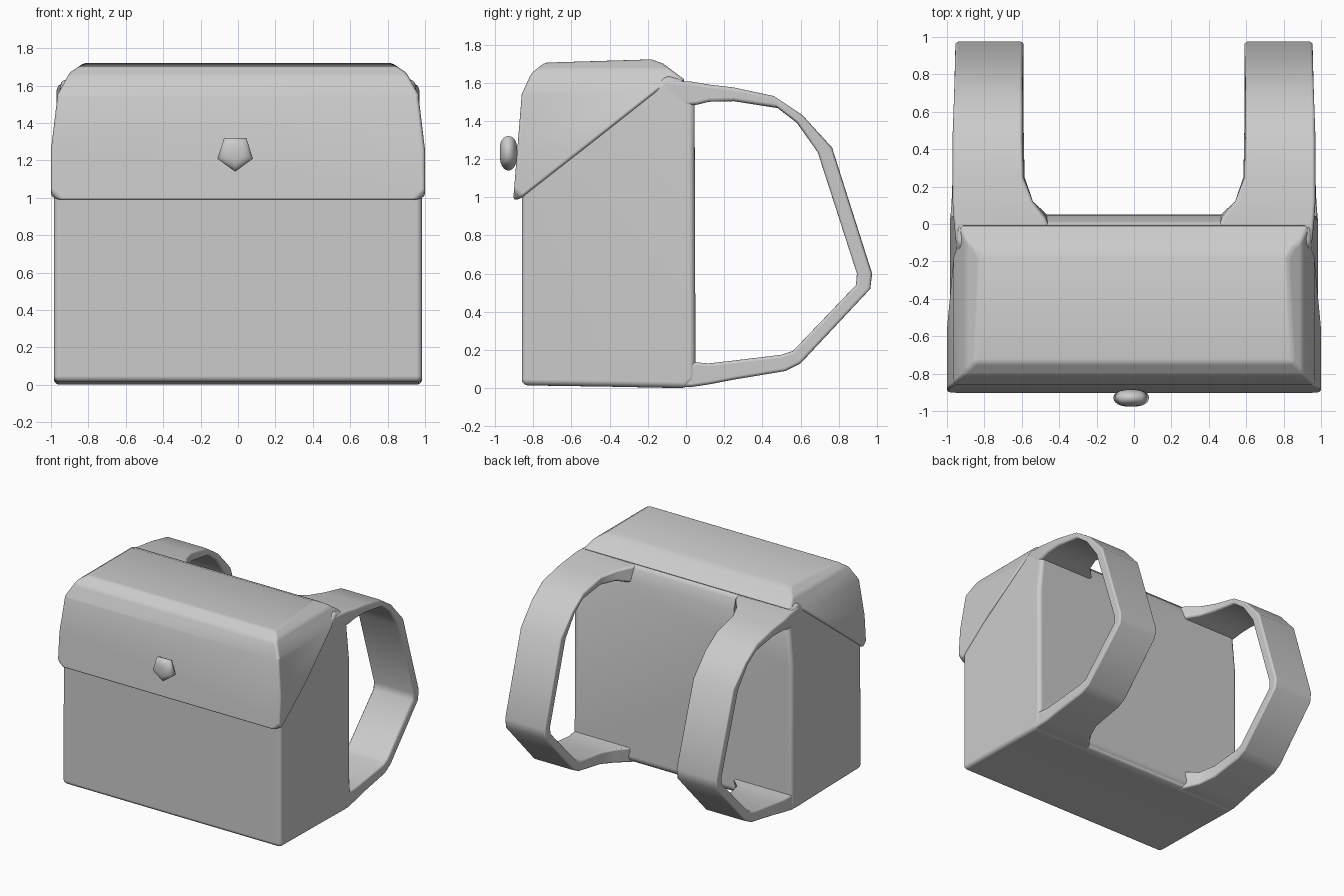
import bpy, bmesh, math
from mathutils import Vector

cube = bpy.data.objects.get("Cube")
if cube:
    bpy.data.objects.remove(cube, do_unlink=True)

fabric = bpy.data.materials.new("light grey")
fabric.use_nodes = True
GREY = (0.6, 0.6, 0.6, 1)
fabric.diffuse_color = GREY
fabric.node_tree.nodes["Principled BSDF"].inputs["Base Color"].default_value = GREY


def finish(bm, name, bevel=0, limit=25):
    """Turn a bmesh into a smooth object with softly rounded edges."""
    bmesh.ops.recalc_face_normals(bm, faces=bm.faces)
    for f in bm.faces:
        f.smooth = True
    mesh = bpy.data.meshes.new(name)
    bm.to_mesh(mesh)
    bm.free()
    mesh.materials.append(fabric)
    ob = bpy.data.objects.new(name, mesh)
    bpy.context.collection.objects.link(ob)
    if bevel:
        mod = ob.modifiers.new("soft edges", "BEVEL")
        mod.width = bevel
        mod.segments = 4
        mod.angle_limit = math.radians(limit)
        mod.harden_normals = True
    return ob


def loft(rings):
    """Join rings of points into a capped tube."""
    bm = bmesh.new()
    rows = [[bm.verts.new(p) for p in ring] for ring in rings]
    for a, b in zip(rows, rows[1:]):
        for i in range(len(a)):
            j = (i + 1) % len(a)
            bm.faces.new((a[i], a[j], b[j], b[i]))
    bm.faces.new(rows[0])
    bm.faces.new(rows[-1])
    return bm


def trim(bm, point, normal):
    """Slice away everything beyond a plane and close the cut."""
    geom = bm.verts[:] + bm.edges[:] + bm.faces[:]
    bmesh.ops.bisect_plane(bm, geom=geom, plane_co=point, plane_no=normal, clear_outer=True)
    bmesh.ops.holes_fill(bm, edges=[e for e in bm.edges if e.is_boundary])


def slab(profile, half):
    return loft([[(x, y, z) for y, z in profile] for x in (-half, half)])


# Pack body, its top sloping just beneath the flap
body = slab([(-0.86, 0.015), (-0.4, 0.008), (0.0, 0.0), (0.05, 0.04), (0.045, 1.5),
             (0.0, 1.61), (-0.1, 1.64), (-0.86, 1.04)], 0.985)
for s in (-1, 1):
    trim(body, (s * 0.985, 0, 1.2), (s, 0, 0.09))
finish(body, "pack_body", 0.045)

# Flap with sloping sides and rounded shoulders
flap = slab([(-0.905, 0.985), (-0.86, 1.54), (-0.81, 1.65), (-0.74, 1.705), (-0.18, 1.722),
             (-0.12, 1.70), (0.0, 1.61), (-0.06, 1.6), (-0.1, 1.595), (-0.87, 0.99)], 1.0)
for s in (-1, 1):
    trim(flap, (s * 0.997, 0, 1.28), (s, 0, 0.12))
    trim(flap, (s * 0.955, 0, 1.57), (s, 0, 0.55))
    trim(flap, (s * 0.90, 0, 1.67), (s, 0, 1.5))
    trim(flap, (s * 0.97, -0.89, 1.0), (s, -0.8, -1))
finish(flap, "flap", 0.02)

# Five-sided domed button
rings = []
for k in range(1, 12):
    t = math.pi * k / 12
    r = 0.1 * math.sin(t) ** 0.7
    y = -0.93 - 0.046 * math.cos(t)
    rings.append([(-0.015 + r * math.sin(a), y, 1.24 - r * math.cos(a))
                  for a in (math.tau * i / 5 for i in range(5))])
finish(loft(rings), "button")

# Shoulder straps: outer y z, inner y z, inner edge x, outer edge x
STRAP = [
    (-0.12, 1.61, -0.1, 1.47, 0.42, 0.95), (0.03, 1.605, 0.06, 1.485, 0.47, 0.965),
    (0.12, 1.59, 0.12, 1.5, 0.54, 0.97), (0.25, 1.575, 0.25, 1.503, 0.59, 0.97),
    (0.46, 1.53, 0.48, 1.467, 0.595, 0.97), (0.61, 1.43, 0.58, 1.39, 0.595, 0.965),
    (0.765, 1.26, 0.69, 1.235, 0.595, 0.96), (0.975, 0.6, 0.895, 0.6, 0.59, 0.955),
    (0.965, 0.52, 0.89, 0.54, 0.59, 0.955), (0.6, 0.13, 0.56, 0.195, 0.59, 0.96),
    (0.52, 0.09, 0.5, 0.175, 0.59, 0.965), (0.25, 0.045, 0.25, 0.145, 0.585, 0.97),
    (0.12, 0.02, 0.12, 0.13, 0.54, 0.975), (0.02, 0.005, 0.06, 0.135, 0.47, 0.98),
    (-0.1, 0.012, -0.1, 0.14, 0.42, 0.975),
]
for s, side in ((1, "left"), (-1, "right")):
    strap = loft([[(s * xi, oy, oz), (s * xo, oy, oz), (s * xo, iy, iz), (s * xi, iy, iz)]
                  for oy, oz, iy, iz, xi, xo in STRAP])
    finish(strap, side + "_strap", 0.018, 50)
